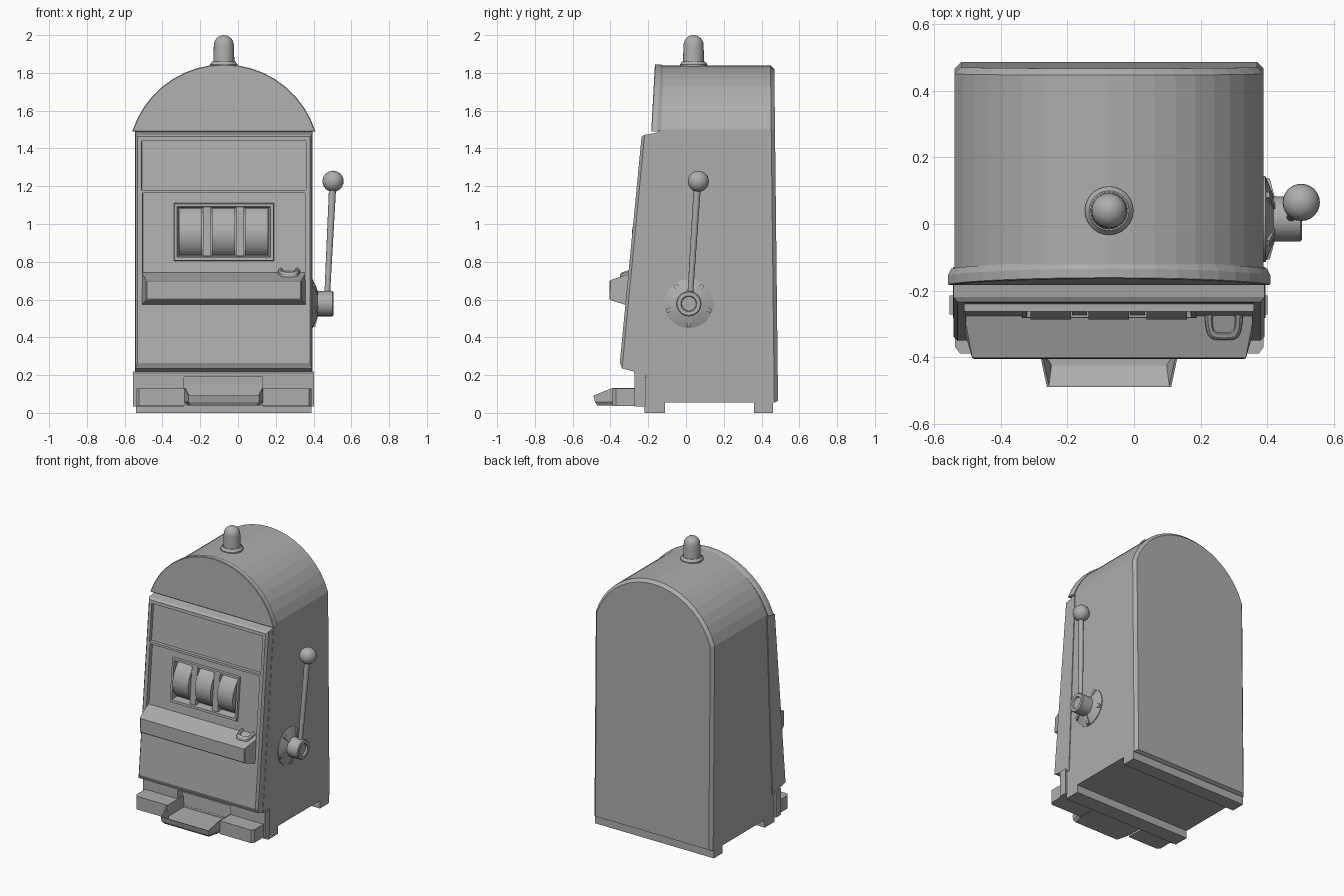
import bpy, bmesh, math
from mathutils import Matrix, Vector

if "Cube" in bpy.data.objects:
    bpy.data.objects.remove(bpy.data.objects["Cube"])

CX, HW = -0.075, 0.465      # cabinet centre line and half width
grey = bpy.data.materials.new("dark_grey")
grey.diffuse_color = (0.42, 0.42, 0.42, 1)
grey.use_nodes = True
grey.node_tree.nodes["Principled BSDF"].inputs["Base Color"].default_value = grey.diffuse_color


def loft(name, rings, smooth=False):
    """Skin a list of equal-length closed rings and cap both ends."""
    bm = bmesh.new()
    vs = [[bm.verts.new(p) for p in r] for r in rings]
    n = len(rings[0])
    for a, b in zip(vs, vs[1:]):
        for i in range(n):
            j = (i + 1) % n
            bm.faces.new((a[i], a[j], b[j], b[i]))
    bm.faces.new(vs[0][::-1])
    bm.faces.new(vs[-1])
    bmesh.ops.recalc_face_normals(bm, faces=bm.faces)
    me = bpy.data.meshes.new(name)
    bm.to_mesh(me)
    bm.free()
    me.materials.append(grey)
    ob = bpy.data.objects.new(name, me)
    bpy.context.collection.objects.link(ob)
    if smooth:
        bpy.ops.object.select_all(action='DESELECT')
        ob.select_set(True)
        bpy.context.view_layer.objects.active = ob
        bpy.ops.object.shade_smooth_by_angle(angle=math.radians(35))
    return ob


def prism(name, yz, x0, x1, smooth=False):
    return loft(name, [[(x, y, z) for y, z in yz] for x in (x0, x1)], smooth)


def box(name, x0, x1, y0, y1, z0, z1):
    return prism(name, [(y0, z0), (y1, z0), (y1, z1), (y0, z1)], x0, x1)


def lathe(name, prof, start, direction, n=24):
    """Revolve (radius, height) pairs around a direction."""
    rot = Vector(direction).to_track_quat('Z', 'Y').to_matrix()
    ring = lambda r, h: [Vector(start) + rot @ Vector((r * math.cos(t), r * math.sin(t), h))
                         for t in (2 * math.pi * i / n for i in range(n))]
    return loft(name, [ring(r, h) for r, h in prof], True)


def face_y(z, d=0.0):
    """y on the sloping door front, pushed outward by d."""
    return -0.235 - 0.0962 * (1.465 - z) - d


def door_part(name, rects):
    """Nested rectangles (x0, x1, z0, z1, d) on the sloping door."""
    return loft(name, [[(x, face_y(z, d), z) for x, z in
                        ((x0, z0), (x1, z0), (x1, z1), (x0, z1))]
                       for x0, x1, z0, z1, d in rects])


def arch(hw, z0, z1, n=18):
    """Circular arc from right to left as (x, z)."""
    rise = z1 - z0
    r = (hw * hw + rise * rise) / (2 * rise)
    a = math.asin(hw / r)
    return [(CX + r * math.sin(a - 2 * a * i / n),
             z1 - r + r * math.cos(a - 2 * a * i / n)) for i in range(n + 1)]


# Cabinet shell with arched roof, sloping front and chamfered back
def shell(inset, y_of_z):
    pts = [(CX - HW + inset, 0.055 + inset / 2), (CX + HW - inset, 0.055 + inset / 2)]
    pts += arch(HW - inset, 1.50, 1.84 - inset)
    return [(x, y_of_z(z), z) for x, z in pts]


back = lambda z: 0.488 - 0.0112 * z
loft("cabinet", [shell(0, lambda z: -0.22 + 0.05 * (z - 0.05)),
                 shell(0, lambda z: back(z) - 0.02), shell(0.02, back)])
for nm, y0, y1 in (("front_foot", -0.22, -0.11), ("back_foot", 0.36, 0.46)):
    box(nm, CX - HW, CX + HW, y0, y1, 0, 0.07)


# Arched sign plate
def sign(inset, d):
    pts = arch(0.485 - 1.3 * inset, 1.49 + inset * 0.6, 1.845 - inset)
    return [(x, -0.184 + 0.055 * (z - 1.49) - d, z) for x, z in pts]


loft("sign_plate", [sign(0.008, -0.05), sign(0, -0.03), sign(0, -0.003), sign(0.004, 0)])

# Door core and bezels
prism("door_core", [(-0.13, 1.49), (-0.165, 1.482), (-0.283, 0.24), (-0.27, 0.2), (-0.19, 0.2)],
      CX - 0.47, CX + 0.47)
L, R = CX - 0.468, CX + 0.468
l, r = L + 0.012, R - 0.012
door_part("upper_display", [(L, R, 1.17, 1.482, -0.075), (L, R, 1.17, 1.472, -0.015),
                            (l, r, 1.17, 1.462, 0), (-0.51, 0.36, 1.18, 1.44, 0),
                            (-0.509, 0.359, 1.181, 1.439, -0.022)])
door_part("reel_panel", [(L, R, 0.7, 1.17, -0.075), (L, R, 0.7, 1.17, -0.015), (l, r, 0.7, 1.17, 0),
                         (-0.505, 0.355, 0.71, 1.165, 0), (-0.504, 0.354, 0.711, 1.164, -0.028),
                         (-0.34, 0.19, 0.805, 1.11, -0.028), (-0.337, 0.187, 0.808, 1.107, -0.015),
                         (-0.322, 0.172, 0.825, 1.092, -0.015),
                         (-0.316, 0.161, 0.833, 1.085, -0.065)])
door_part("lower_panel", [(L, R, 0.22, 0.7, -0.075), (L, R, 0.235, 0.7, -0.015),
                          (l, r, 0.265, 0.7, 0)])

# Reels and the dividers between them
for i in range(3):
    x0 = -0.312 + 0.1745 * i
    prof = []
    for k in range(13):
        a = math.radians(-58 + 116 * k / 12)
        z = 0.959 + 0.148 * math.sin(a)
        prof.append((face_y(z, -0.145 + 0.148 * math.cos(a)), z))
    prism("reel", prof, x0, x0 + 0.122, True)
    if i < 2:
        door_part("reel_divider", [(x0 + 0.126, x0 + 0.17, 0.83, 1.09, -0.07),
                                   (x0 + 0.126, x0 + 0.17, 0.83, 1.09, -0.022)])


# Button deck
def deck(x0, x1, yt, zt, yb, zb):
    return [(x0, yb, zb), (x1, yb, zb), (x1, yt, zt), (x0, yt, zt)]


loft("button_deck", [deck(-0.51, 0.36, -0.262, 0.749, -0.3, 0.57),
                     deck(-0.508, 0.358, -0.29, 0.74, -0.33, 0.575),
                     deck(-0.487, 0.337, -0.4, 0.703, -0.402, 0.597),
                     deck(-0.482, 0.332, -0.405, 0.697, -0.406, 0.602)])


# Coin slot on the deck
def pill(s, lift):
    pts = []
    for i in range(24):
        t = 2 * math.pi * i / 24
        c, q = math.cos(t), math.sin(t)
        y = -0.297 + (0.052 - s) * math.copysign(abs(q) ** 0.6, q)
        x = 0.27 + (0.055 - s) * math.copysign(abs(c) ** 0.5, c) * (1 + (y + 0.3) * 2)
        pts.append((x, y, 0.757 + 0.35 * (y + 0.3) + lift))
    return pts


loft("coin_slot", [pill(-0.003, -0.06), pill(0, -0.008), pill(0.008, 0), pill(0.018, 0),
                   pill(0.022, -0.014)])

# Plinth with payout opening and side ledges
box("plinth_left", CX - 0.48, -0.285, -0.272, -0.215, 0.035, 0.22)
box("plinth_right", 0.13, CX + 0.477, -0.272, -0.215, 0.035, 0.22)
box("plinth_top", -0.285, 0.13, -0.272, -0.215, 0.19, 0.22)
box("payout_back", -0.285, 0.13, -0.215, -0.19, 0.035, 0.19)
for nm, x0, x1 in (("left_ledge", -0.538, -0.283), ("right_ledge", 0.128, 0.39)):
    k0, k1 = (0.015, 0) if x0 < 0 else (0, 0.015)
    loft(nm, [[(x0, -0.27, z), (x1, -0.27, z), (x1, -0.37, z), (x1 - k1, -0.39, z),
               (x0 + k0, -0.39, z), (x0, -0.37, z)] for z in (0.037, 0.13)])


# Payout tray with a sloping front lip
def tray(s, y_front, z_front, z_back, yb=-0.212):
    pts = [(-0.283 + s, yb), (-0.283 + s, -0.39), (-0.262 + s, y_front)]
    pts += [(2 * CX - x, y) for x, y in pts[::-1]]
    return [(x, y, z_front if y < -0.4 else z_back) for x, y in pts]


loft("payout_tray", [tray(0.012, -0.47, 0.04, 0.04), tray(0, -0.482, 0.058, 0.058),
                     tray(0, -0.49, 0.092, 0.132), tray(0.006, -0.486, 0.092, 0.132, -0.213),
                     tray(0.014, -0.425, 0.056, 0.056, -0.214)])

# Side lever: mount with ribs, hub, rod and ball
LY, LZ = 0.015, 0.578
lathe("lever_mount", [(0.13, 0), (0.13, 0.01), (0.075, 0.033), (0.06, 0.036)],
      (0.385, LY, LZ), (1, 0, 0))
for i in range(5):
    rib = box("mount_rib", 0.385, 0.428, -0.011, 0.011, 0.05, 0.124)
    for v in rib.data.vertices:
        if v.co.x > 0.4 and v.co.z > 0.1:
            v.co.x = 0.408
    rib.data.transform(Matrix.Translation((0, LY, LZ))
                       @ Matrix.Rotation(math.radians(-36 + 72 * i), 4, 'X'))
lathe("lever_hub", [(0.067, 0), (0.067, 0.09), (0.062, 0.095), (0.042, 0.095), (0.038, 0.083)],
      (0.41, LY, LZ), (1, 0, 0))
p0, p1 = Vector((0.472, 0.022, 0.62)), Vector((0.501, 0.06, 1.2))
lathe("lever_rod", [(0.015, 0), (0.019, (p1 - p0).length)], p0, p1 - p0, 12)
ball = [(0.056 * math.sin(math.pi * max(i, 0.05) / 12.05), -0.056 * math.cos(math.pi * i / 12))
        for i in range(13)]
lathe("lever_ball", ball, (0.503, 0.065, 1.226), (0, 0, 1))

# Roof lamp
dome = [(0.053 * math.cos(math.radians(a)), 0.117 + 0.053 * math.sin(math.radians(a)))
        for a in (0, 15, 30, 45, 60, 75, 88)]
lathe("lamp_base", [(0.073, 0), (0.073, 0.02), (0.066, 0.028), (0.06, 0.036), (0.055, 0.036)],
      (CX, 0.04, 1.825), (0, 0, 1))
lathe("lamp_dome", [(0.057, 0)] + dome, (CX, 0.04, 1.83), (0, 0, 1))
